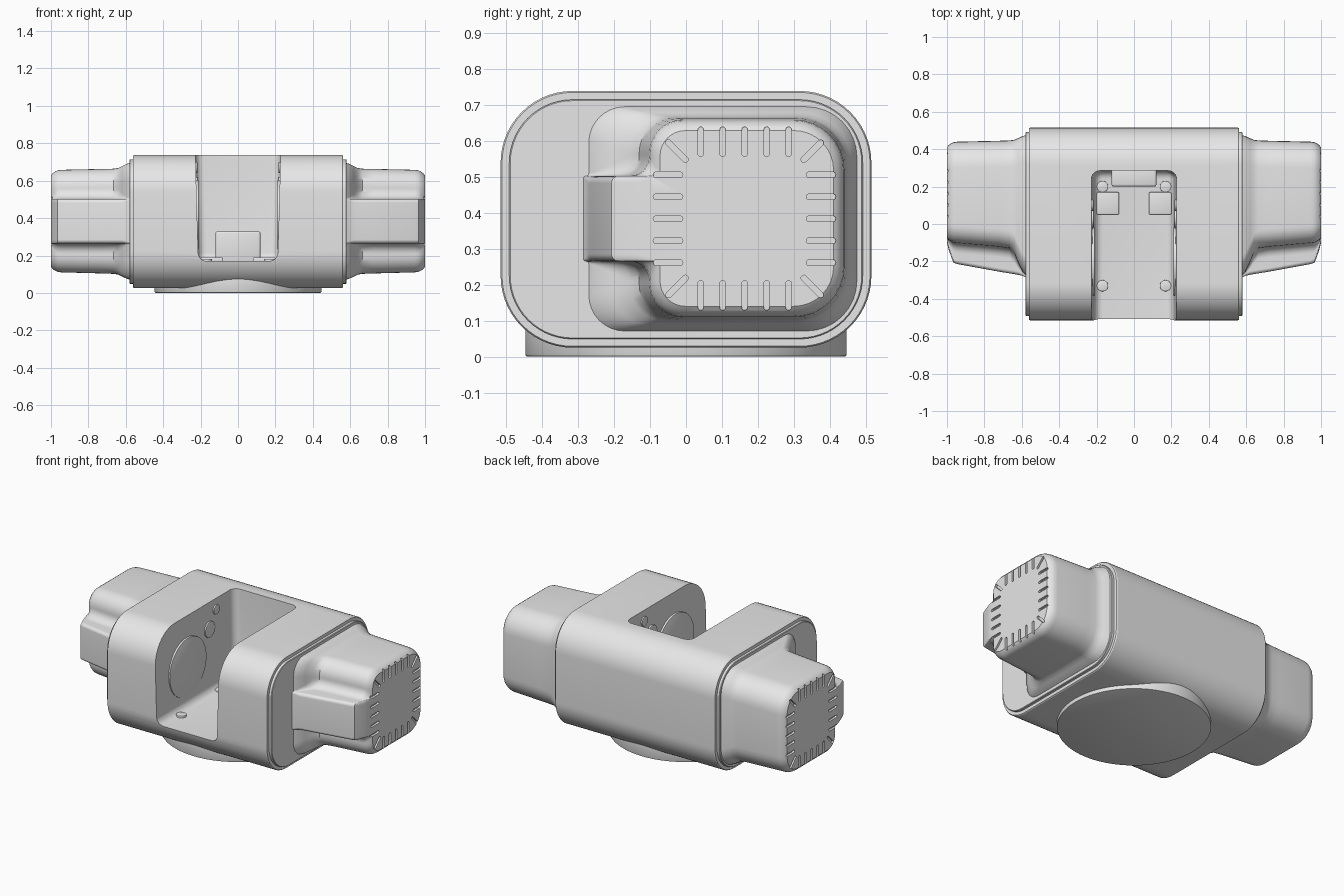
import bpy, bmesh
from math import sin, cos, pi, radians
from mathutils import Vector, Matrix

if "Cube" in bpy.data.objects:
    bpy.data.objects.remove(bpy.data.objects["Cube"])

grey = bpy.data.materials.new("light grey plastic")
grey.use_nodes = True
grey.diffuse_color = (0.8, 0.8, 0.8, 1)
grey.node_tree.nodes["Principled BSDF"].inputs["Base Color"].default_value = (0.8, 0.8, 0.8, 1)


def finish(name, bm):
    bmesh.ops.recalc_face_normals(bm, faces=bm.faces)
    mesh = bpy.data.meshes.new(name)
    bm.to_mesh(mesh)
    bm.free()
    mesh.materials.append(grey)
    ob = bpy.data.objects.new(name, mesh)
    bpy.context.collection.objects.link(ob)
    return ob


def activate(ob):
    bpy.ops.object.select_all(action="DESELECT")
    ob.select_set(True)
    bpy.context.view_layer.objects.active = ob


def smooth(ob, angle=30):
    activate(ob)
    bpy.ops.object.shade_smooth_by_angle(angle=radians(angle))


def cut(ob, cutter):
    cutter.hide_render = True
    mod = ob.modifiers.new("cut", "BOOLEAN")
    mod.operation, mod.solver, mod.object = "DIFFERENCE", "EXACT", cutter
    activate(ob)
    bpy.ops.object.modifier_apply(modifier=mod.name)
    bpy.data.objects.remove(cutter)


def rounded(corners, steps=8):
    """Right-angled outline with a fillet; each corner is (y, z, radius, share of edge)."""
    pts, n = [], len(corners)
    for i, (y, z, r, share) in enumerate(corners):
        p = Vector((y, z))
        a = Vector(corners[i - 1][:2]) - p
        b = Vector(corners[(i + 1) % n][:2]) - p
        r = min(r, share * a.length, share * b.length)
        a.normalize()
        b.normalize()
        for k in range(steps + 1):
            t = k / steps * pi / 2
            pts.append(p + r * (a + b) - r * (b * cos(t) + a * sin(t)))
    return pts


def rect(y0, y1, z0, z1, r, steps=8):
    return rounded([(y, z, r, 0.49) for y, z in
                    ((y0, z0), (y1, z0), (y1, z1), (y0, z1))], steps)


def loft(bm, sections):
    """Skin a list of (x, outline) sections and close both ends."""
    rings = [[bm.verts.new((x, p[0], p[1])) for p in pts] for x, pts in sections]
    n = len(rings[0])
    for lo, hi in zip(rings, rings[1:]):
        for i in range(n):
            j = (i + 1) % n
            bm.faces.new((lo[i], lo[j], hi[j], hi[i]))
    bm.faces.new(rings[0])
    bm.faces.new(rings[-1])


def box(name, x, y, z, bevel):
    bm = bmesh.new()
    bmesh.ops.create_cube(bm, size=1)
    for v in bm.verts:
        v.co = [(lo + hi) / 2 + c * (hi - lo) for c, (lo, hi) in zip(v.co, (x, y, z))]
    bmesh.ops.bevel(bm, geom=bm.edges[:], offset=bevel, segments=3, profile=0.5, affect="EDGES")
    ob = finish(name, bm)
    smooth(ob)
    return ob


def disc(name, centre, radius, thick, axis="Z", bevel=0.002, sides=48):
    bm = bmesh.new()
    bmesh.ops.create_cone(bm, cap_ends=True, segments=sides, radius1=radius,
                          radius2=radius, depth=thick)
    rims = [e for e in bm.edges if abs(e.verts[0].co.z - e.verts[1].co.z) < 1e-5]
    bmesh.ops.bevel(bm, geom=rims, offset=bevel, segments=2, profile=0.5, affect="EDGES")
    if axis == "X":
        bm.transform(Matrix.Rotation(pi / 2, 4, "Y"))
    bm.transform(Matrix.Translation(centre))
    ob = finish(name, bm)
    smooth(ob)
    return ob


# Main housing with a stepped flange at each end
half = [(0.58, 0.027), (0.577, 0.024), (0.562, 0.024), (0.562, 0.004), (0.556, 0)]
outline = [(-x, d) for x, d in half] + [(x, d) for x, d in reversed(half)]
bm = bmesh.new()
loft(bm, [(x, rect(-0.515 + d, 0.515 - d, 0.025 + d, 0.738 - d, 0.2 - d, 14)) for x, d in outline])
housing = finish("housing", bm)

# Slot open to the top and front, with rounded inner corners and slight draft
bm = bmesh.new()
bmesh.ops.create_cube(bm, size=1)
for v in bm.verts:
    top, back = v.co.z > 0, v.co.y > 0
    side = 1 if v.co.x > 0 else -1
    v.co = (side * (0.232 if top else 0.212), 0.285 if back else -0.7, 0.9 if top else 0.17)
inner = []
for e in bm.edges:
    a, b = (v.co for v in e.verts)
    floor_edge = a.z < 0.5 and b.z < 0.5
    back_edge = a.y > 0 and b.y > 0
    front_edge = a.y < 0 and b.y < 0
    if (floor_edge and not front_edge) or (back_edge and abs(a.z - b.z) > 0.1):
        inner.append(e)
bmesh.ops.bevel(bm, geom=inner, offset=0.045, segments=6, profile=0.5, affect="EDGES")
cut(housing, finish("slot_cutter", bm))
smooth(housing)

# Round foot
disc("foot", (0, 0, 0.065), 0.446, 0.13, bevel=0.006, sides=96)


# Side grip: flared base, front rib and rounded tip
def grip_outline(yb, yf, yr, z0, z1, inset):
    yb, yf, z0, z1 = yb - inset, yf + inset, z0 + inset, z1 - inset
    big, front, hollow, edge = 0.14 - inset, 0.1 - inset, 0.055, 0.02
    rz0, rz1 = 0.265, 0.502
    return rounded([(yb, z1, big, 0.49), (yb, z0, big, 0.49), (yf, z0, front, 0.6),
                    (yf, rz0, hollow, 0.49), (yr, rz0, edge, 0.49), (yr, rz1, edge, 0.49),
                    (yf, rz1, hollow, 0.49), (yf, z1, front, 0.6)])


grip_sections = [
    (0.570, 0.478, -0.280, -0.290, 0.068, 0.697, 0),
    (0.595, 0.470, -0.255, -0.277, 0.076, 0.690, 0),
    (0.620, 0.459, -0.205, -0.272, 0.088, 0.678, 0),
    (0.640, 0.450, -0.155, -0.268, 0.098, 0.668, 0),
    (0.665, 0.447, -0.130, -0.264, 0.102, 0.664, 0),
    (0.720, 0.445, -0.122, -0.255, 0.104, 0.663, 0),
    (0.945, 0.440, -0.102, -0.214, 0.110, 0.658, 0),
    (0.965, 0.440, -0.102, -0.207, 0.110, 0.658, 0.003),
    (0.976, 0.440, -0.102, -0.180, 0.110, 0.658, 0.008),
    (0.990, 0.440, -0.102, -0.140, 0.110, 0.658, 0.017),
    (1.000, 0.440, -0.102, -0.100, 0.110, 0.658, 0.030),
]
bm = bmesh.new()
loft(bm, [(s[0], grip_outline(*s[1:])) for s in grip_sections])
grips = finish("side_grips", bm)

# Ring of short grooves on the grip tip: (centre y, centre z, angle)
grooves = []
for k in range(-2, 3):
    grooves += [(0.163 + k * 0.061, z, 90) for z in (0.17, 0.597)]
    grooves += [(y, 0.383 + k * 0.061, 0) for y in (-0.05, 0.375)]
for sy in (-1, 1):
    for sz in (-1, 1):
        grooves.append((0.163 + sy * 0.188, 0.383 + sz * 0.188, 45 * sy * sz))
bm = bmesh.new()
for y, z, angle in grooves:
    turn = Matrix.Rotation(radians(angle), 2)
    pts = [turn @ p + Vector((y, z)) for p in rect(-0.041, 0.041, -0.008, 0.008, 0.008, 4)]
    loft(bm, [(0.986, pts), (1.05, pts)])
cut(grips, finish("groove_cutter", bm))
smooth(grips, 35)
grips.modifiers.new("mirror", "MIRROR").use_axis[0] = True

# Slot fittings: rear block, floor pads, screws and round wall plates
box("rear_block", (-0.12, 0.12), (0.2, 0.3), (0.15, 0.33), 0.012)
for side, s in (("left", 1), ("right", -1)):
    box(side + "_floor_pad", sorted((s * 0.08, s * 0.2)), (0.05, 0.17), (0.16, 0.19), 0.006)
    for place, y in (("front", -0.33), ("rear", 0.2)):
        disc(f"{side}_{place}_screw", (s * 0.168, y, 0.172), 0.03, 0.02)
    for part, y, z, r in (("large", -0.2, 0.42, 0.185), ("middle", 0.03, 0.57, 0.05),
                          ("small", 0.1, 0.67, 0.03)):
        wall = 0.212 + 0.02 * (z - 0.17) / 0.73
        disc(f"{side}_{part}_wall_plate", (s * (wall + 0.002), y, z), r, 0.02, "X")
